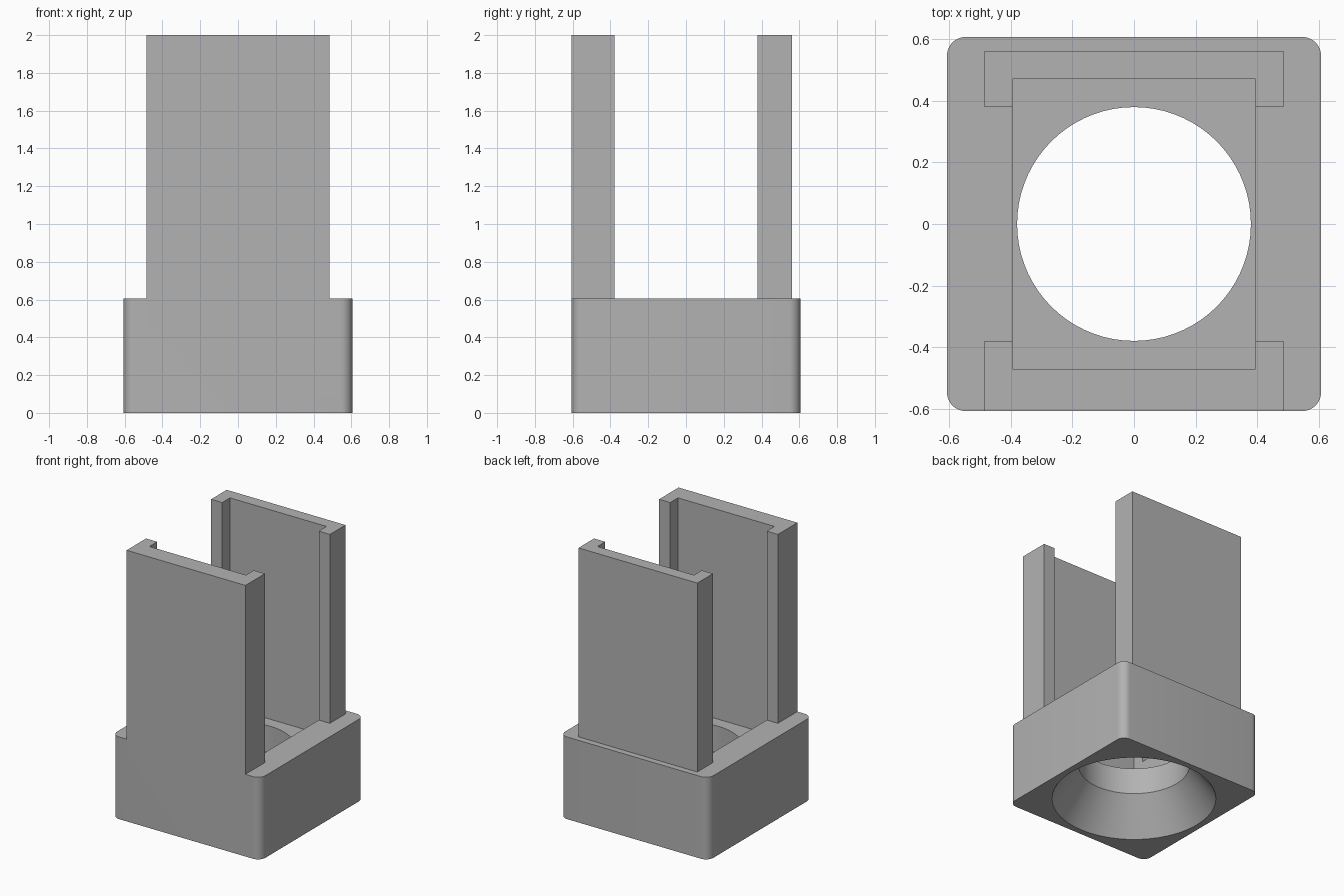
import bpy, bmesh, math
from mathutils import Vector

if "Cube" in bpy.data.objects:
    bpy.data.objects.remove(bpy.data.objects["Cube"], do_unlink=True)

U = 2 / 66            # one design unit; the whole part is 66 units tall
SEGMENTS = 72

grey = bpy.data.materials.new("plain grey")
grey.use_nodes = True
colour = (0.45, 0.45, 0.45, 1)
grey.diffuse_color = colour
grey.node_tree.nodes["Principled BSDF"].inputs["Base Color"].default_value = colour


def make_object(name, bm):
    bmesh.ops.recalc_face_normals(bm, faces=bm.faces)
    mesh = bpy.data.meshes.new(name)
    bm.to_mesh(mesh)
    bm.free()
    mesh.materials.append(grey)
    obj = bpy.data.objects.new(name, mesh)
    bpy.context.collection.objects.link(obj)
    return obj


def block(name, low, high, corner=0):
    """Box between two corners, with optional rounded upright edges."""
    low, high = Vector(low) * U, Vector(high) * U
    bm = bmesh.new()
    bmesh.ops.create_cube(bm, size=1)
    for v in bm.verts:
        v.co = (low + high) / 2 + v.co * (high - low)
    if corner:
        upright = [e for e in bm.edges
                   if abs(e.verts[0].co.z - e.verts[1].co.z) > 0.01]
        bmesh.ops.bevel(bm, geom=upright, offset=corner * U, segments=8,
                        profile=0.5, affect='EDGES')
    return make_object(name, bm)


def turned(name, profile):
    """Solid of revolution about z from (radius, height) pairs."""
    bm = bmesh.new()
    rings = []
    for r, z in profile:
        angles = [2 * math.pi * i / SEGMENTS for i in range(SEGMENTS)]
        rings.append([bm.verts.new((r * U * math.cos(a), r * U * math.sin(a), z * U))
                      for a in angles])
    for a, b in zip(rings, rings[1:]):
        for i in range(SEGMENTS):
            j = (i + 1) % SEGMENTS
            bm.faces.new((a[i], a[j], b[j], b[i]))
    bm.faces.new(rings[0])
    bm.faces.new(rings[-1])
    return make_object(name, bm)


def combine(target, tool, operation):
    mod = target.modifiers.new(tool.name, 'BOOLEAN')
    mod.operation = operation
    mod.solver = 'EXACT'
    mod.object = tool
    bpy.context.view_layer.objects.active = target
    bpy.ops.object.modifier_apply(modifier=mod.name)
    bpy.data.objects.remove(tool, do_unlink=True)


# Square base with rounded corners
holder = block("channel_holder", (-20, -20, 0), (20, 20, 20), corner=2)

# Upright walls: the front one is flush with the base, the back one set in
combine(holder, block("front_wall", (-16, -20, 17), (16, -12.5, 66)), 'UNION')
combine(holder, block("back_wall", (-16, 12.5, 17), (16, 18.5, 66)), 'UNION')

# Rectangular slot, hollowing the walls into channels and sinking into the base
combine(holder, block("slot", (-13, -15.5, 15), (13, 15.5, 70)), 'DIFFERENCE')

# Round bore that flares out towards the underside
flare = 6 / 8.5
combine(holder, turned("flared_bore", [(18.5 + flare, -1), (12.5, 8.5), (12.5, 18)]),
        'DIFFERENCE')

# Smooth bore and corners, crisp edges elsewhere
bpy.ops.object.select_all(action='DESELECT')
holder.select_set(True)
bpy.context.view_layer.objects.active = holder
bpy.ops.object.shade_smooth_by_angle(angle=math.radians(25))
